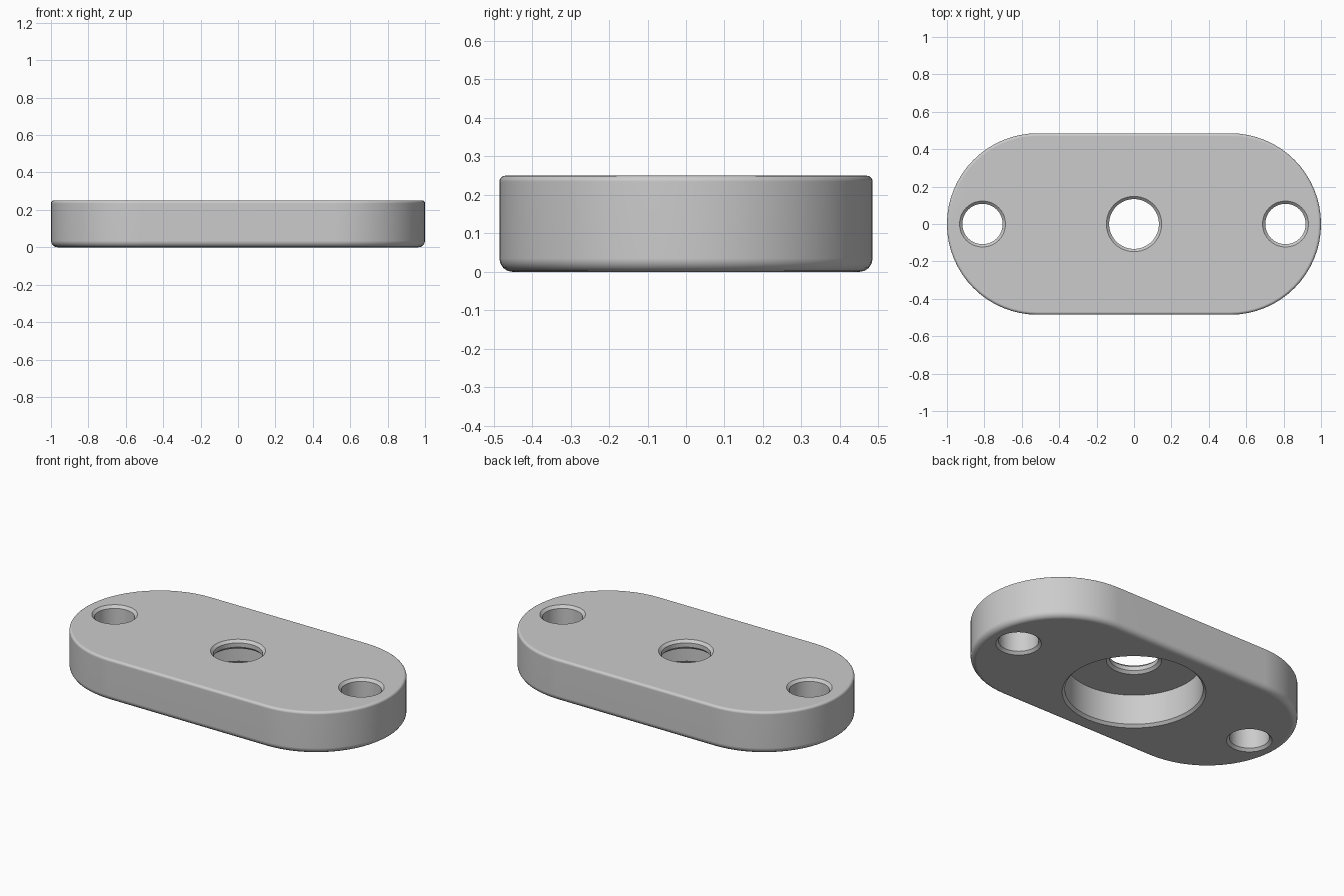
import bpy, bmesh
from math import cos, sin, pi

HALF_LENGTH, HALF_WIDTH, HEIGHT = 1.0, 0.485, 0.25
TOP_ROUND, BOTTOM_ROUND = 0.015, 0.035
CHAMFER = 0.015

default = bpy.data.objects.get("Cube")
if default:
    bpy.data.objects.remove(default, do_unlink=True)

# One plain grey for the whole plate
grey = bpy.data.materials.new("plain_grey")
grey.use_nodes = True
colour = (0.6, 0.6, 0.6, 1)
grey.diffuse_color = colour
grey.node_tree.nodes["Principled BSDF"].inputs["Base Color"].default_value = colour


def loft(name, rings):
    """Skin closed rings of points from bottom to top and cap both ends."""
    bm = bmesh.new()
    loops = [[bm.verts.new(p) for p in ring] for ring in rings]
    for low, high in zip(loops, loops[1:]):
        n = len(low)
        for i in range(n):
            j = (i + 1) % n
            bm.faces.new((low[i], low[j], high[j], high[i]))
    bm.faces.new(loops[0][::-1])
    bm.faces.new(loops[-1])
    mesh = bpy.data.meshes.new(name)
    bm.to_mesh(mesh)
    bm.free()
    mesh.materials.append(grey)
    obj = bpy.data.objects.new(name, mesh)
    bpy.context.collection.objects.link(obj)
    return obj


def stadium(inset, z, steps=32):
    """Straight-sided outline with two half-round ends."""
    r, shift = HALF_WIDTH - inset, HALF_LENGTH - HALF_WIDTH
    return [(side * (shift + r * cos(a)), side * r * sin(a), z)
            for side in (1, -1)
            for a in (-pi / 2 + pi * k / steps for k in range(steps + 1))]


def lathe(name, x, profile, steps=64):
    """Turned solid around a vertical axis at x, from (radius, z) pairs."""
    return loft(name, [[(x + r * cos(2 * pi * k / steps), r * sin(2 * pi * k / steps), z)
                        for k in range(steps)] for r, z in profile])


def through_hole(radius, low, high):
    """Hole profile with a chamfer at each mouth."""
    wide = radius + CHAMFER
    return [(wide, low - 0.03), (wide, low), (radius, low + CHAMFER),
            (radius, high - CHAMFER), (wide, high), (wide, high + 0.03)]


# Plate body with rounded bottom and top edges
quarter = [k * pi / 8 for k in range(5)]
rings = [stadium(BOTTOM_ROUND * (1 - sin(a)), BOTTOM_ROUND * (1 - cos(a))) for a in quarter]
rings += [stadium(TOP_ROUND * (1 - cos(a)), HEIGHT - TOP_ROUND * (1 - sin(a))) for a in quarter]
plate = loft("mounting_plate", rings)

# Screw holes, centre hole and the wide recess underneath
ceiling, bore = 0.195, 0.372
cutters = [lathe("screw_hole_cutter", x, through_hole(0.108, 0, HEIGHT)) for x in (-0.81, 0.81)]
cutters.append(lathe("recess_cutter", 0, [(bore + CHAMFER, -0.03), (bore + CHAMFER, 0),
                                          (bore, CHAMFER), (bore, ceiling)]))
cutters.append(lathe("centre_hole_cutter", 0, through_hole(0.133, ceiling, HEIGHT)))

bpy.ops.object.select_all(action='DESELECT')
bpy.context.view_layer.objects.active = plate
plate.select_set(True)
for cutter in cutters:
    cutter.hide_render = True
    cut = plate.modifiers.new(cutter.name, 'BOOLEAN')
    cut.operation = 'DIFFERENCE'
    cut.solver = 'EXACT'
    cut.object = cutter
    bpy.ops.object.modifier_apply(modifier=cut.name)
    bpy.data.objects.remove(cutter, do_unlink=True)

# Smooth curved walls, crisp chamfers, flat large faces
bpy.ops.object.shade_smooth_by_angle(angle=pi / 6)
weighted = plate.modifiers.new("flat_face_normals", 'WEIGHTED_NORMAL')
weighted.keep_sharp = True
